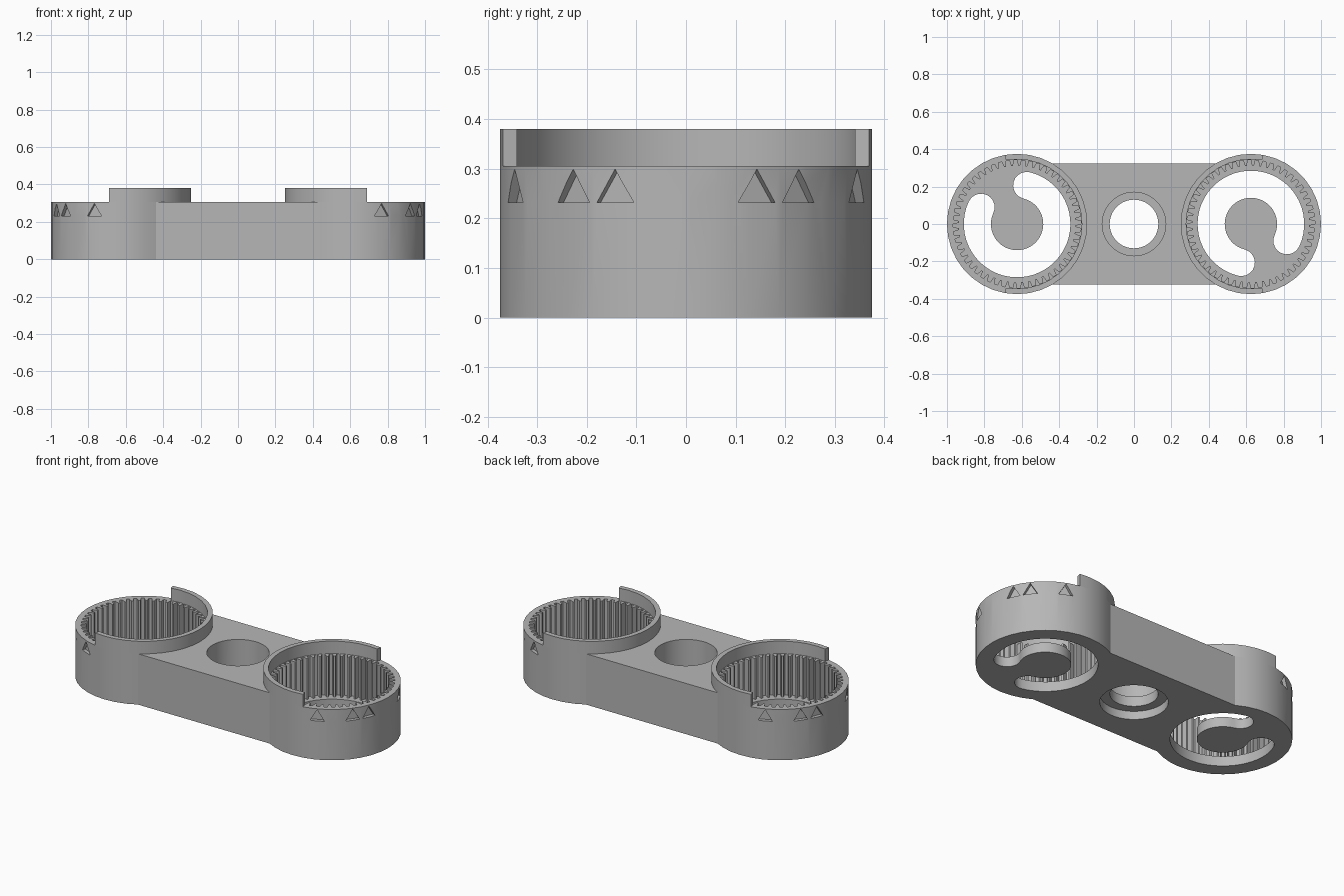
import bpy, bmesh
from math import sin, cos, pi, radians
from mathutils import Matrix, Vector

if "Cube" in bpy.data.objects:
    bpy.data.objects.remove(bpy.data.objects["Cube"], do_unlink=True)

OFFSET, OUTER, DECK, TOP, FLOOR = 0.625, 0.375, 0.305, 0.38, 0.06
TEETH = 52

grey = bpy.data.materials.new("plain grey")
grey.use_nodes = True
grey.diffuse_color = (0.47, 0.47, 0.47, 1)
grey.node_tree.nodes["Principled BSDF"].inputs["Base Color"].default_value = grey.diffuse_color


def arc(cx, r, start, end, steps, cy=0):
    angles = [radians(start + (end - start) * i / steps) for i in range(steps + 1)]
    return [(cx + r * cos(a), cy + r * sin(a)) for a in angles]


def prism(name, outline, z0, z1, matrix=None):
    """Extrude a flat outline from z0 to z1."""
    bm = bmesh.new()
    base = bm.faces.new([bm.verts.new((x, y, z0)) for x, y in outline])
    up = bmesh.ops.extrude_face_region(bm, geom=[base])["geom"]
    bmesh.ops.translate(bm, vec=(0, 0, z1 - z0),
                        verts=[v for v in up if isinstance(v, bmesh.types.BMVert)])
    if matrix:
        bm.transform(matrix)
    bmesh.ops.recalc_face_normals(bm, faces=bm.faces)
    mesh = bpy.data.meshes.new(name)
    bm.to_mesh(mesh)
    bm.free()
    mesh.materials.append(grey)
    obj = bpy.data.objects.new(name, mesh)
    bpy.context.collection.objects.link(obj)
    return obj


def cut(body, cutter):
    """Subtract the cutter from the body and discard it."""
    mod = body.modifiers.new("cut", "BOOLEAN")
    mod.operation, mod.solver, mod.object = "DIFFERENCE", "EXACT", cutter
    graph = bpy.context.evaluated_depsgraph_get()
    mesh = bpy.data.meshes.new_from_object(body.evaluated_get(graph))
    body.modifiers.clear()
    body.data = mesh
    bpy.data.objects.remove(cutter, do_unlink=True)


def gear_outline(cx):
    points = []
    for i in range(TEETH):
        for r, f in ((0.342, 0), (0.342, 0.42), (0.312, 0.58), (0.312, 0.84)):
            a = 2 * pi * (i + f) / TEETH
            points.append((cx + r * cos(a), r * sin(a)))
    return points


# Body: two round ends joined by a straight bar
body = prism("body", arc(OFFSET, OUTER, -120, 120, 24) + arc(-OFFSET, OUTER, 60, 300, 24), 0, DECK)

# Central bore, with a narrow ledge between the upper and lower recesses
for r, z0, z1 in ((0.13, -0.1, 0.5), (0.17, 0.11, 0.5), (0.185, -0.1, 0.05)):
    cut(body, prism("bore_cutter", arc(0, r, 0, 352.5, 47), z0, z1))

parts = [body]
for side, turn, name in ((1, 180, "left"), (-1, 0, "right")):
    cx = side * OFFSET

    # Toothed pocket
    cut(body, prism("pocket_cutter", gear_outline(cx), FLOOR, 0.5))

    # Curved slot with rounded ends through the floor
    a0, a1, mid, half = 155 + turn, 436 + turn, 0.2125, 0.0725
    (ex, ey), (sx, sy) = [(cx + mid * cos(radians(a)), mid * sin(radians(a))) for a in (a1, a0)]
    slot = (arc(cx, mid + half, a0, a1, 40)
            + arc(ex, half, a1, a1 + 180, 10, ey)[1:-1]
            + arc(cx, mid - half, a1, a0, 40)
            + arc(sx, half, a0 + 180, a0 + 360, 10, sy)[1:-1])
    cut(body, prism("slot_cutter", slot, -0.1, 0.15))

    # Row of triangular notches around the outer end
    for i in range(10):
        a = radians((0 if side > 0 else 180) + 15 * i - 67.5)
        out, along = Vector((cos(a), sin(a), 0)), Vector((-sin(a), cos(a), 0))
        basis = Matrix((along, (0, 0, 1), out)).transposed().to_4x4()
        place = Matrix.Translation((cx, 0, 0)) @ basis
        triangle = [(-0.04, 0.232), (0.04, 0.232), (0, 0.299)]
        cut(body, prism("notch_cutter", triangle, 0.353, 0.42, place))

    # Raised guard wall on the inner half
    start = 80 if side > 0 else -100
    wall = arc(cx, OUTER, start, start + 200, 20) + arc(cx, 0.346, start + 200, start, 20)
    parts.append(prism(name + "_guard_wall", wall, DECK, TOP))

# Smooth the curved walls, keep edges sharp
bpy.ops.object.select_all(action="DESELECT")
for part in parts:
    part.select_set(True)
bpy.context.view_layer.objects.active = body
bpy.ops.object.shade_smooth_by_angle(angle=radians(20))
